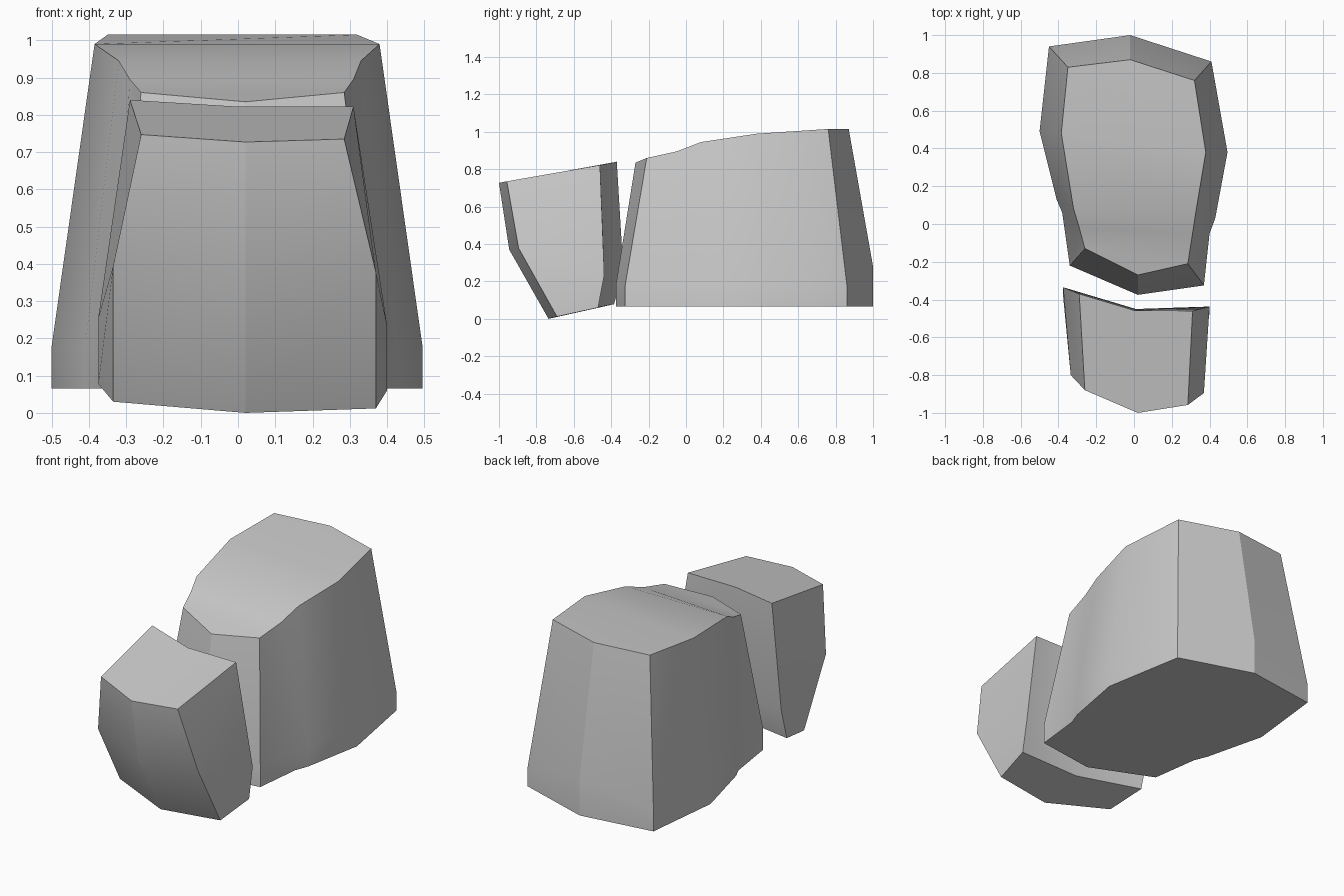
import bpy, bmesh, math

if "Cube" in bpy.data.objects:
    bpy.data.objects.remove(bpy.data.objects["Cube"])


def loft(name, rings, strips):
    """Skin stacked rings; close both ends with strips of ring indices."""
    bm = bmesh.new()
    vs = [[bm.verts.new(p) for p in r] for r in rings]
    n = len(rings[0])
    for a, b in zip(vs, vs[1:]):
        for i in range(n):
            j = (i + 1) % n
            bm.faces.new((a[i], a[j], b[j], b[i]))
    for end in (vs[0], vs[-1]):
        for s in strips:
            bm.faces.new([end[i] for i in s])
    bmesh.ops.recalc_face_normals(bm, faces=bm.faces)
    me = bpy.data.meshes.new(name)
    bm.to_mesh(me)
    bm.free()
    ob = bpy.data.objects.new(name, me)
    bpy.context.collection.objects.link(ob)
    bpy.ops.object.select_all(action='DESELECT')
    ob.select_set(True)
    bpy.context.view_layer.objects.active = ob
    bpy.ops.object.shade_smooth_by_angle(angle=math.radians(25))
    return ob


# Rear block: straight footing, then tapering up to a sloped top
base = [(-.45, .94), (-.02, 1), (.41, .86), (.495, .38), (.43, .03), (.40, -.05),
        (.37, -.325), (.02, -.375), (-.34, -.22), (-.38, .06), (-.41, .13), (-.5, .49)]
top = [(-.35, .83, 1.015), (-.02, .87, 1.015), (.32, .76, 1.015), (.38, .38, .99),
       (.33, .08, .945), (.31, -.05, .895), (.285, -.21, .86), (.02, -.27, .835),
       (-.26, -.13, .86), (-.29, -.02, .895), (-.32, .08, .945), (-.385, .48, .99)]
foot = [(x, y, .065) for x, y in base]
knee = [(x, y, .28 if i == 1 else .18) for i, (x, y) in enumerate(base)]
loft("rear_block", [foot, knee, top],
     [(0, 1, 2, 3, 11), (11, 3, 4, 10), (10, 4, 5, 9), (9, 5, 6, 7, 8)])

# Front block: undercut nose, widest at the middle ring, sloped top
# order: front left, centre, right, then back right, centre, left
low = [(-.335, -.60, .03), (.02, -.735, 0), (.37, -.69, .012),
       (.40, -.47, .06), (.01, -.48, .06), (-.375, -.385, .078)]
mid = [(-.335, -.80, .395), (.02, -.945, .37), (.37, -.895, .378),
       (.40, -.437, .235), (.01, -.45, .24), (-.375, -.335, .255)]
high = [(-.26, -.88, .747), (.02, -1, .727), (.285, -.958, .735),
        (.31, -.46, .822), (0, -.457, .822), (-.29, -.37, .84)]
loft("front_block", [low, mid, high], [(0, 1, 4, 5), (1, 2, 3, 4)])
